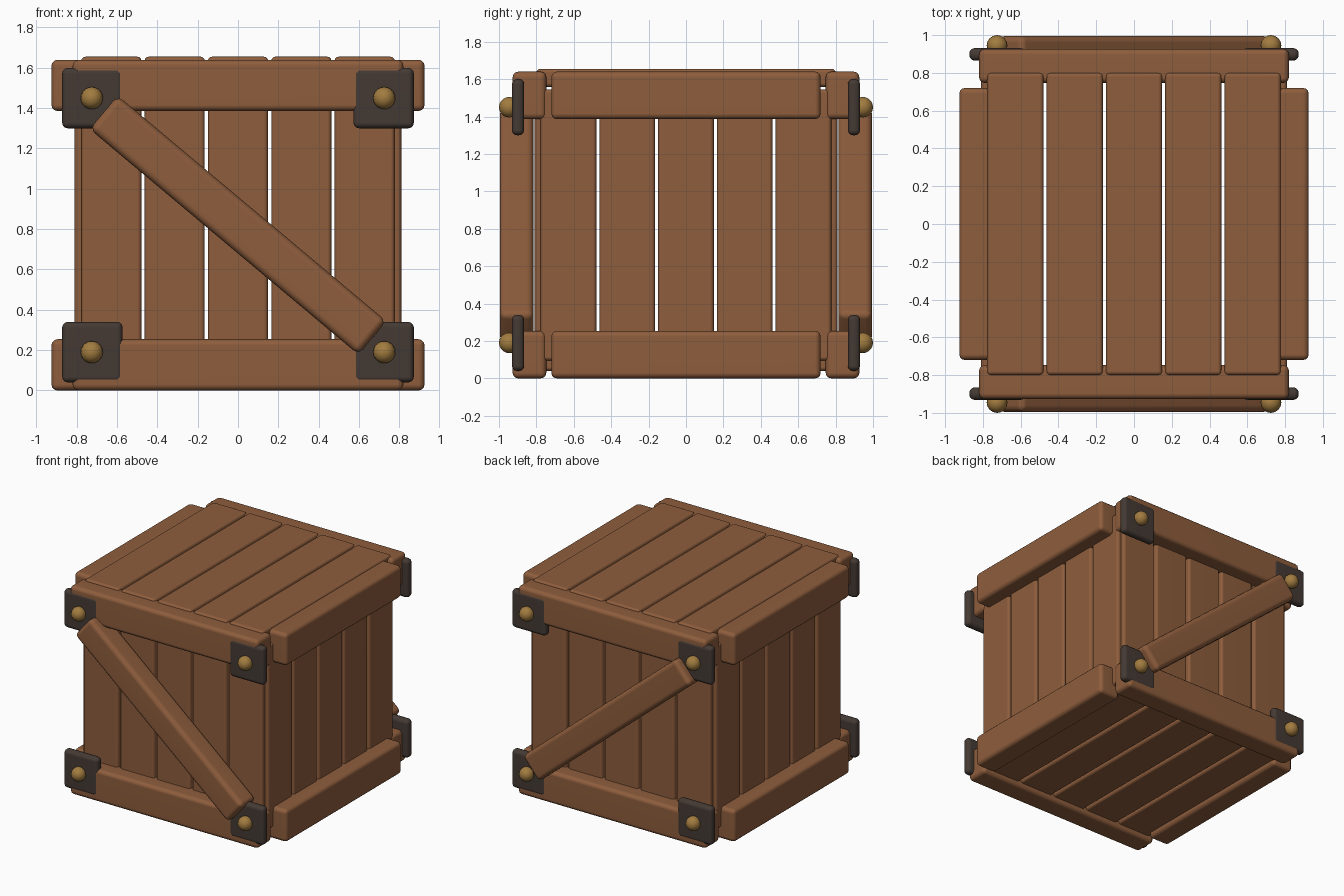
import bpy
import bmesh
import math
from mathutils import Matrix, Vector

cube = bpy.data.objects.get("Cube")
if cube:
    bpy.data.objects.remove(cube, do_unlink=True)


def material(name, colour):
    mat = bpy.data.materials.new(name)
    mat.use_nodes = True
    mat.diffuse_color = (*colour, 1)
    mat.node_tree.nodes["Principled BSDF"].inputs["Base Color"].default_value = (*colour, 1)
    return mat


WOOD = material("brown wood", (0.27, 0.11, 0.046))
IRON = material("dark iron", (0.058, 0.042, 0.034))
BRASS = material("brass", (0.36, 0.20, 0.05))


def finish(name, bm, mat):
    mesh = bpy.data.meshes.new(name)
    for face in bm.faces:
        face.smooth = True
    bm.to_mesh(mesh)
    bm.free()
    mesh.materials.append(mat)
    obj = bpy.data.objects.new(name, mesh)
    bpy.context.collection.objects.link(obj)
    return obj


def block(name, centre, size, mat, bevel, tilt=0):
    """Rounded box, optionally tilted about the y axis."""
    bm = bmesh.new()
    bmesh.ops.create_cube(bm, size=1, matrix=Matrix.Diagonal((*size, 1)))
    bmesh.ops.bevel(bm, geom=bm.edges[:], offset=bevel, segments=3,
                    profile=0.5, affect='EDGES')
    bm.transform(Matrix.Translation(Vector(centre)) @ Matrix.Rotation(tilt, 4, 'Y'))
    obj = finish(name, bm, mat)
    normals = obj.modifiers.new("clean normals", 'WEIGHTED_NORMAL')
    normals.keep_sharp = True


MID = 0.82             # height of the crate's middle
PITCH, PLANK = 0.314, 0.298
THICK = 0.09

# Planks of the walls, lid and floor
for i in range(5):
    offset = (i - 2) * PITCH
    for side, label in ((-1, "front"), (1, "back")):
        block(f"{label}_plank_{i + 1}", (offset, side * 0.765, MID),
              (PLANK, THICK, 1.45), WOOD, 0.02)
    for side, label in ((1, "left"), (-1, "right")):
        block(f"{label}_plank_{i + 1}", (side * 0.765, offset, MID),
              (THICK, PLANK, 1.45), WOOD, 0.02)
    block(f"lid_plank_{i + 1}", (offset, 0, 1.607), (PLANK, 1.6, 0.096), WOOD, 0.02)
    block(f"floor_plank_{i + 1}", (offset, 0, 0.085), (PLANK, 1.6, 0.09), WOOD, 0.02)

# Thick rails around the top and bottom
for z, level in ((0.127, "lower"), (1.513, "upper")):
    for side, label in ((-1, "front"), (1, "back")):
        block(f"{level}_{label}_rail", (0, side * 0.837, z),
              (1.64, 0.18, 0.254), WOOD, 0.03)
    for side, label in ((1, "left"), (-1, "right")):
        block(f"{level}_{label}_rail", (side * 0.835, 0, z),
              (0.18, 1.44, 0.254), WOOD, 0.03)

# Diagonal braces
for side, label in ((-1, "front"), (1, "back")):
    block(f"{label}_brace", (0, side * 0.905, MID), (1.74, 0.18, 0.216),
          WOOD, 0.035, math.radians(40))

# Corner plates with round bolts
for y_side, face in ((-1, "front"), (1, "back")):
    for x_side, hand in ((1, "left"), (-1, "right")):
        for z, level in ((0.19, "lower"), (1.45, "upper")):
            place = f"{level}_{face}_{hand}"
            block(f"{place}_corner_plate", (x_side * 0.722, y_side * 0.898, z),
                  (0.3, 0.066, 0.3), IRON, 0.028)
            bm = bmesh.new()
            bmesh.ops.create_uvsphere(
                bm, u_segments=16, v_segments=10, radius=0.055,
                matrix=Matrix.Translation((x_side * 0.725, y_side * 0.945, z)))
            finish(f"{place}_bolt", bm, BRASS)
